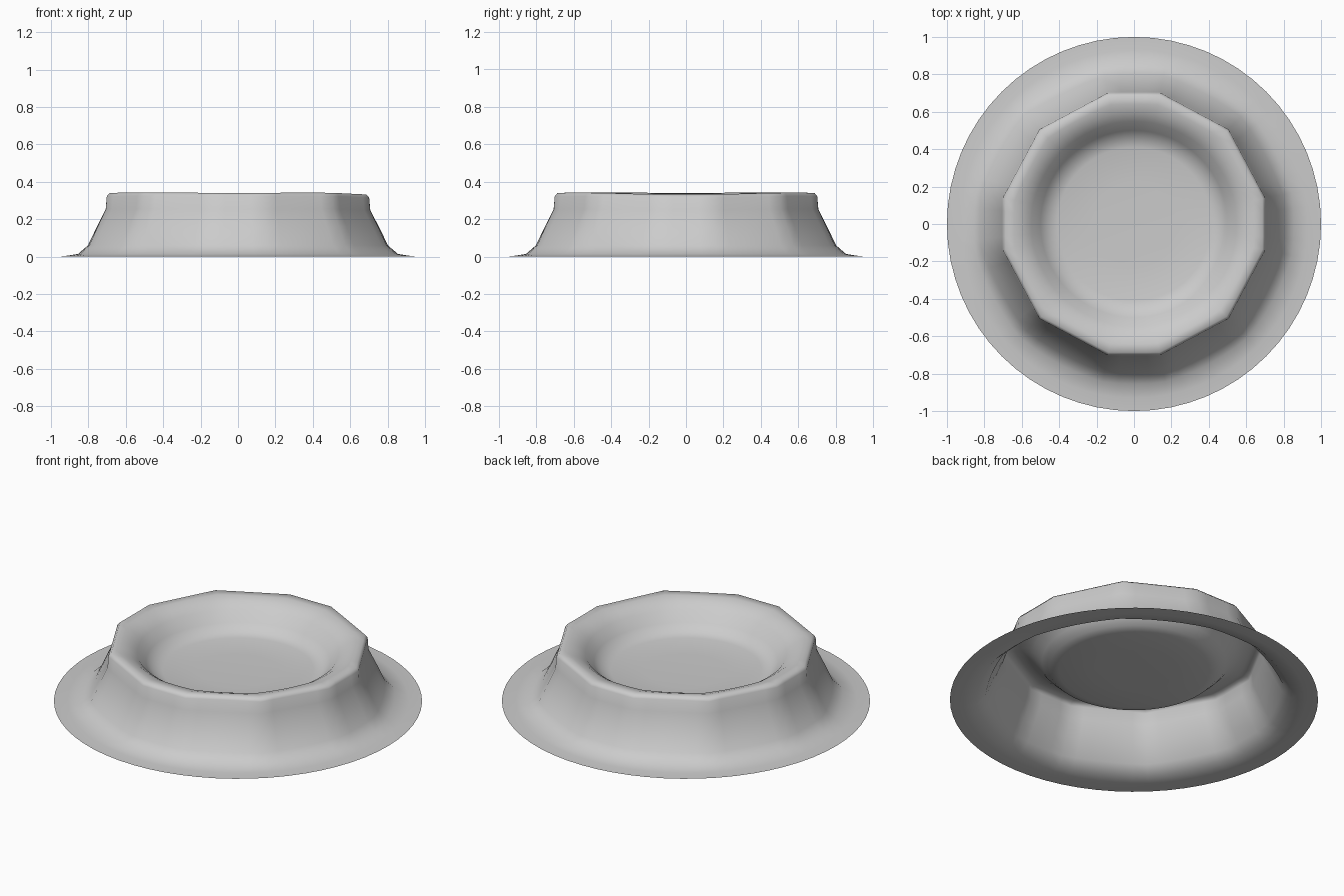
import bpy
import bmesh
from math import sin, cos, radians, pi, tau

cube = bpy.data.objects.get("Cube")
if cube:
    bpy.data.objects.remove(cube, do_unlink=True)

SEGMENTS = 64
CORNERS = [q * 90 + a for q in range(4) for a in (11.25, 45, 78.75)]

# Cross-section from outer edge to floor: radius, height, angularity
PROFILE = [
    (1.00, 0.0, 0.0), (0.93, 0.002, 0.0), (0.86, 0.014, 0.3),
    (0.81, 0.06, 0.5), (0.765, 0.16, 0.7), (0.72, 0.255, 0.9),
    (0.715, 0.325, 1.0), (0.70, 0.343, 1.0), (0.65, 0.339, 0.7),
    (0.60, 0.325, 0.4), (0.55, 0.293, 0.15), (0.50, 0.238, 0.0),
    (0.46, 0.2, 0.0), (0.41, 0.188, 0.0), (0.22, 0.182, 0.0),
]


def chord_factor(angle):
    """Radius of the twelve-cornered outline relative to its circle."""
    angle = (angle - CORNERS[0]) % 360 + CORNERS[0]
    ends = CORNERS + [CORNERS[0] + 360]
    for a, b in zip(ends, ends[1:]):
        if a <= angle <= b:
            return cos(radians((b - a) / 2)) / cos(radians(angle - (a + b) / 2))
    return 1.0


def rim_dip(angle):
    """Gentle unevenness of the rim, lowest on the left side."""
    t = radians(angle)
    return 0.003 * (1 + cos(4 * t)) / 2 + 0.009 * max(0, cos(t)) ** 4


# Crater: one open sheet, flared skirt, raised rim and sunken floor
bm = bmesh.new()
rings = []
for radius, height, angular in PROFILE:
    ring = []
    for i in range(SEGMENTS):
        angle = 360 * i / SEGMENTS
        t = tau * i / SEGMENTS
        r = radius * (1 + angular * (chord_factor(angle) - 1))
        z = height - angular * rim_dip(angle) * height / 0.343
        ring.append(bm.verts.new((r * cos(t), r * sin(t), z)))
    rings.append(ring)
for outer, inner in zip(rings, rings[1:]):
    for i in range(SEGMENTS):
        j = (i + 1) % SEGMENTS
        bm.faces.new((outer[i], outer[j], inner[j], inner[i]))
centre = bm.verts.new((0, 0, 0.18))
for i in range(SEGMENTS):
    bm.faces.new((rings[-1][i], rings[-1][(i + 1) % SEGMENTS], centre))

mesh = bpy.data.meshes.new("crater")
bm.to_mesh(mesh)
bm.free()
crater = bpy.data.objects.new("crater", mesh)
bpy.context.collection.objects.link(crater)

# Plain grey stone
grey = bpy.data.materials.new("light_grey")
grey.use_nodes = True
colour = (0.6, 0.6, 0.6, 1)
grey.diffuse_color = colour
grey.node_tree.nodes["Principled BSDF"].inputs["Base Color"].default_value = colour
mesh.materials.append(grey)

bpy.ops.object.select_all(action="DESELECT")
crater.select_set(True)
bpy.context.view_layer.objects.active = crater
bpy.ops.object.shade_smooth_by_angle(angle=pi / 3)
